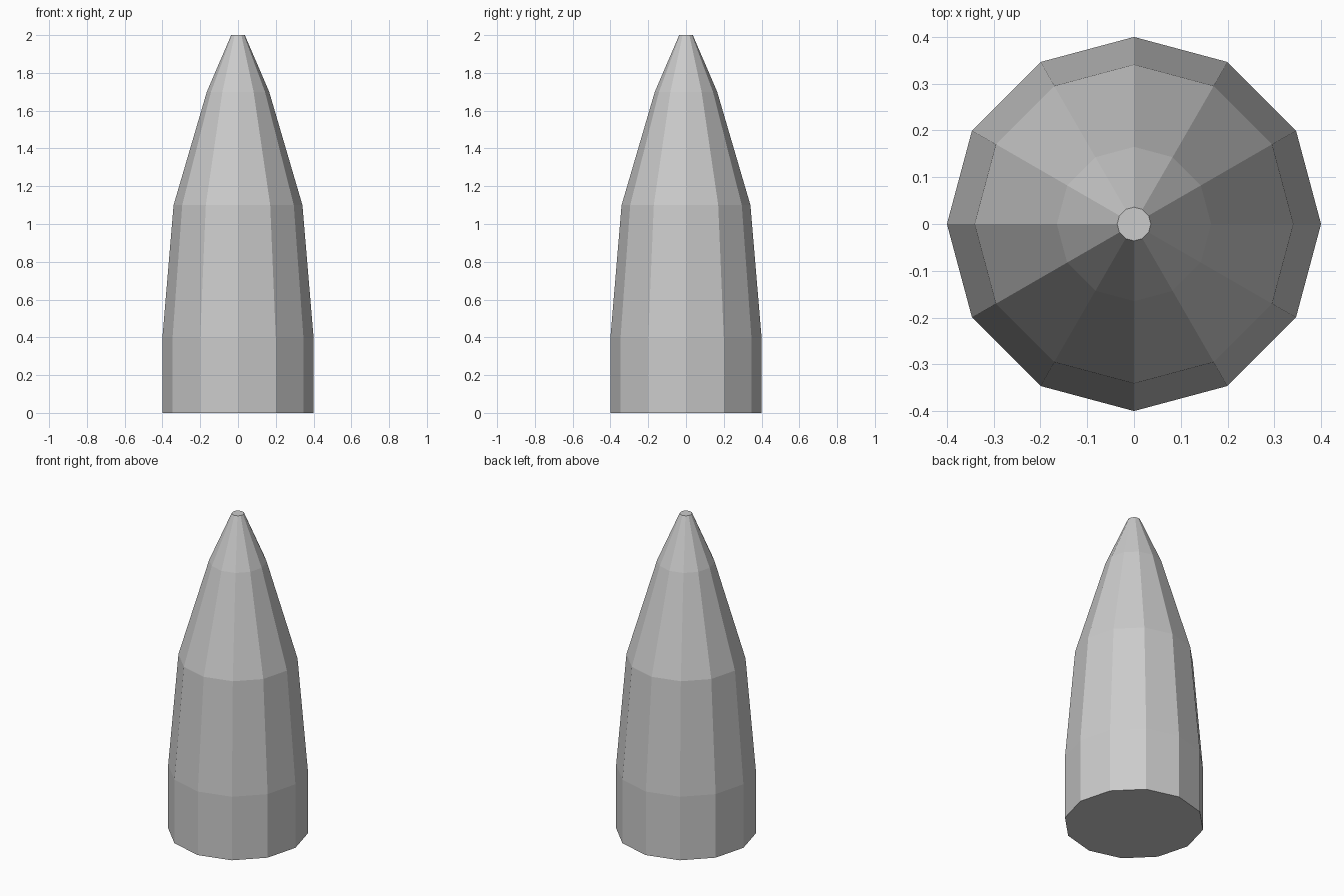
import bpy, bmesh
from math import cos, sin, tau

if "Cube" in bpy.data.objects:
    bpy.data.objects.remove(bpy.data.objects["Cube"])

SIDES = 12
# Profile of the tapered body: (radius, height)
PROFILE = [(0.4, 0.0), (0.4, 0.4), (0.341, 1.1), (0.165, 1.7), (0.036, 2.0)]

# Stack one ring of vertices per profile point
bm = bmesh.new()
rings = [[bm.verts.new((r * cos(tau * i / SIDES), r * sin(tau * i / SIDES), z))
          for i in range(SIDES)] for r, z in PROFILE]

# Side walls
for low, high in zip(rings, rings[1:]):
    for i in range(SIDES):
        j = (i + 1) % SIDES
        bm.faces.new((low[i], low[j], high[j], high[i]))

# Flat base and blunt tip
bm.faces.new(rings[0][::-1])
bm.faces.new(rings[-1])

mesh = bpy.data.meshes.new("tapered_body")
bm.to_mesh(mesh)
bm.free()
bpy.context.collection.objects.link(bpy.data.objects.new("tapered_body", mesh))
